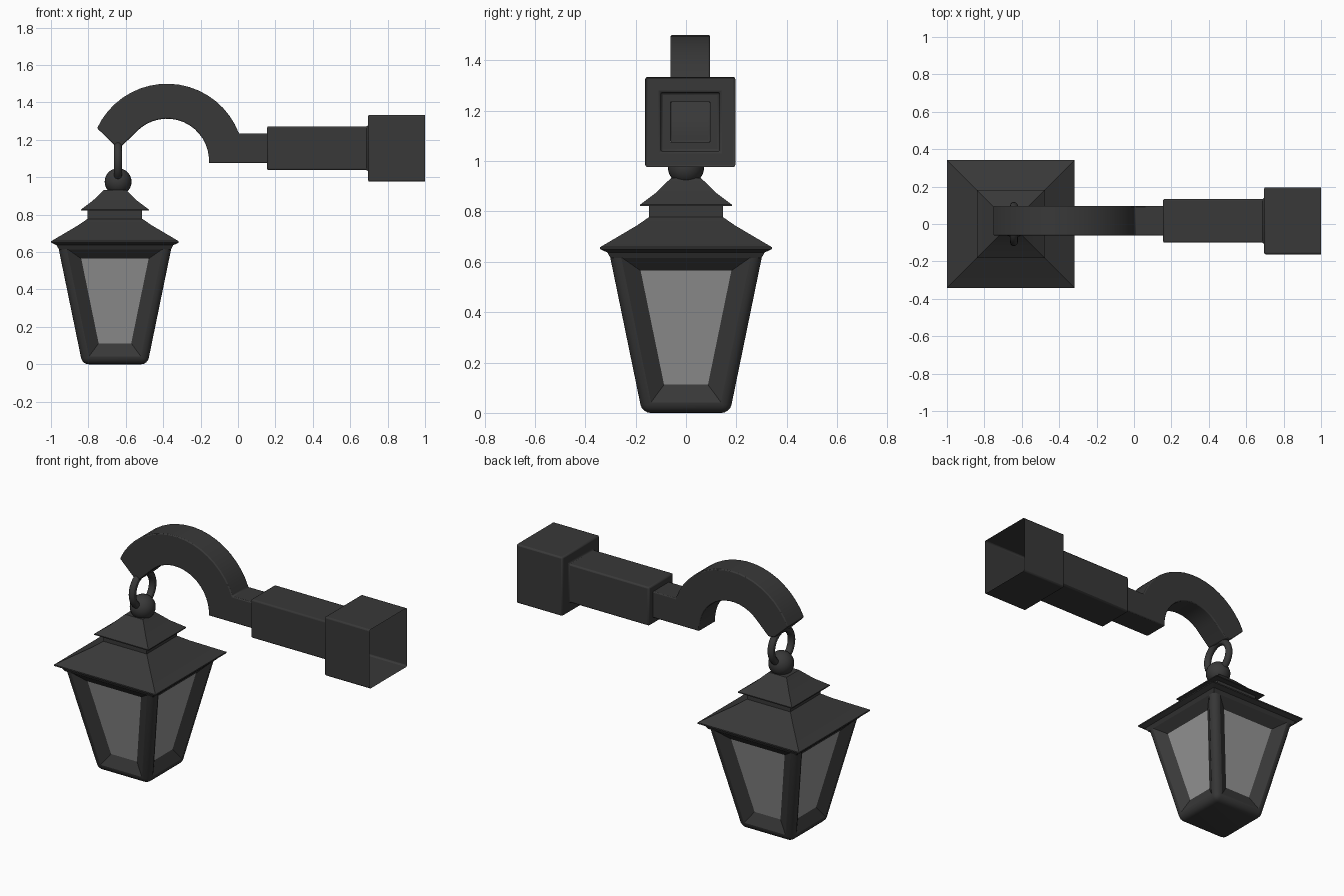
import bpy, bmesh
from math import radians, cos, sin

if "Cube" in bpy.data.objects:
    bpy.data.objects.remove(bpy.data.objects["Cube"])

LX = -0.658            # lantern axis x
AY, AZ = 0.017, 1.155  # arm axis y, z


def material(name, rgba):
    m = bpy.data.materials.new(name)
    m.diffuse_color = rgba
    m.use_nodes = True
    m.node_tree.nodes["Principled BSDF"].inputs["Base Color"].default_value = m.diffuse_color
    return m


iron = material("dark_iron", (0.04, 0.04, 0.04, 1))
clear = material("glass", (0.3, 0.3, 0.3, 0.5))


def finish(bm, name, mat=iron, bevel=0):
    me = bpy.data.meshes.new(name)
    bm.to_mesh(me)
    bm.free()
    ob = bpy.data.objects.new(name, me)
    bpy.context.collection.objects.link(ob)
    me.materials.append(mat)
    if bevel:
        mod = ob.modifiers.new("Bevel", 'BEVEL')
        mod.width, mod.segments = bevel, 2
        mod.limit_method, mod.angle_limit = 'ANGLE', radians(35)
    return ob


def square_loft(profile, place, caps):
    """Loft square rings (half width, position); caps = (first, last)."""
    bm = bmesh.new()
    rings = [[bm.verts.new(place(a * h, b * h, t))
              for a, b in ((-1, -1), (1, -1), (1, 1), (-1, 1))] for h, t in profile]
    for r, s in zip(rings, rings[1:]):
        for i in range(4):
            j = (i + 1) % 4
            bm.faces.new((r[i], r[j], s[j], s[i]))
    for ring, cap in ((rings[0], caps[0]), (rings[-1], caps[1])):
        if cap:
            bm.faces.new(ring)
    bmesh.ops.recalc_face_normals(bm, faces=bm.faces)
    return bm


def upright(a, b, t):
    return (LX + a, b, t)


def sideways(a, b, t):
    return (t, AY + a, AZ + b)


# Wall bracket: hollow stepped square tube, open at the wall
finish(square_loft([(0.079, 0.155), (0.117, 0.155), (0.117, 0.695),
                    (0.179, 0.695), (0.179, 1.0)], sideways, (False, False)),
       "wall_bracket", bevel=0.009)

# Hook: arched profile extruded across y, open where it meets the bracket
CX, CZ = -0.38, 1.088


def arc(r, a0, a1, n):
    return [(CX + r * cos(radians(a0 + (a1 - a0) * i / n)),
             CZ + r * sin(radians(a0 + (a1 - a0) * i / n))) for i in range(n + 1)]


outline = ([(0.155, 1.234)] + arc(0.412, 20.7, 155, 18)
           + [(-0.66, 1.172), (-0.62, 1.168)]
           + arc(0.225, 136, -3.3, 16) + [(0.155, 1.075)])
bm = bmesh.new()
near, far = [[bm.verts.new((x, AY + s * 0.079, z)) for x, z in outline] for s in (-1, 1)]
bm.faces.new(near)
bm.faces.new(far[::-1])
for i in range(len(outline) - 1):
    bm.faces.new((near[i], near[i + 1], far[i + 1], far[i]))
bmesh.ops.recalc_face_normals(bm, faces=bm.faces)
finish(bm, "hook_arm", bevel=0.006)

# Hanging ring and ball finial
bpy.ops.mesh.primitive_torus_add(location=(-0.642, 0, 1.085), rotation=(0, radians(90), 0),
                                 major_radius=0.097, minor_radius=0.021,
                                 major_segments=32, minor_segments=12)
ring = bpy.context.object
ring.name = "hanging_ring"
ring.data.materials.append(iron)
bpy.ops.mesh.primitive_uv_sphere_add(location=(-0.641, 0, 0.976), radius=0.072,
                                     segments=24, ring_count=14)
ball = bpy.context.object
ball.name = "ball_finial"
ball.data.materials.append(iron)

# Two-tier roof with neck and curved eave lip
finish(square_loft([(0.06, 0.932), (0.118, 0.875), (0.182, 0.827), (0.182, 0.821),
                    (0.146, 0.821), (0.146, 0.778), (0.195, 0.744), (0.341, 0.658),
                    (0.341, 0.65), (0.312, 0.637), (0.3, 0.615)], upright, (True, False)),
       "roof")

# Lantern body: tapered, rounded frame with sunken window openings
bm = square_loft([(0.174, 0.0), (0.303, 0.628)], upright, (True, True))
edges = [e for e in bm.edges if not all(v.co.z > 0.5 for v in e.verts)]
bmesh.ops.bevel(bm, geom=edges, offset=0.033, segments=4, profile=0.5, affect='EDGES')
bm.normal_update()
sides = sorted((f for f in bm.faces if abs(f.normal.z) < 0.5),
               key=lambda f: f.calc_area())[-4:]
bmesh.ops.inset_individual(bm, faces=sides, thickness=0.01, use_even_offset=True)
bmesh.ops.inset_individual(bm, faces=sides, thickness=0.063, depth=-0.04,
                           use_even_offset=True)

# Glass panes take the place of the innermost faces
panes = bmesh.new()
for f in sides:
    panes.faces.new([panes.verts.new(v.co) for v in f.verts])
tops = [f for f in bm.faces if f.normal.z > 0.9 and f.calc_center_median().z > 0.6]
bmesh.ops.delete(bm, geom=sides + tops, context='FACES_ONLY')
finish(bm, "lantern_frame")
finish(panes, "glass_panes", clear)

# Smooth shading that keeps hard edges
for ob in bpy.context.collection.objects:
    ob.select_set(True)
bpy.context.view_layer.objects.active = ball
bpy.ops.object.shade_smooth_by_angle(angle=radians(30))
